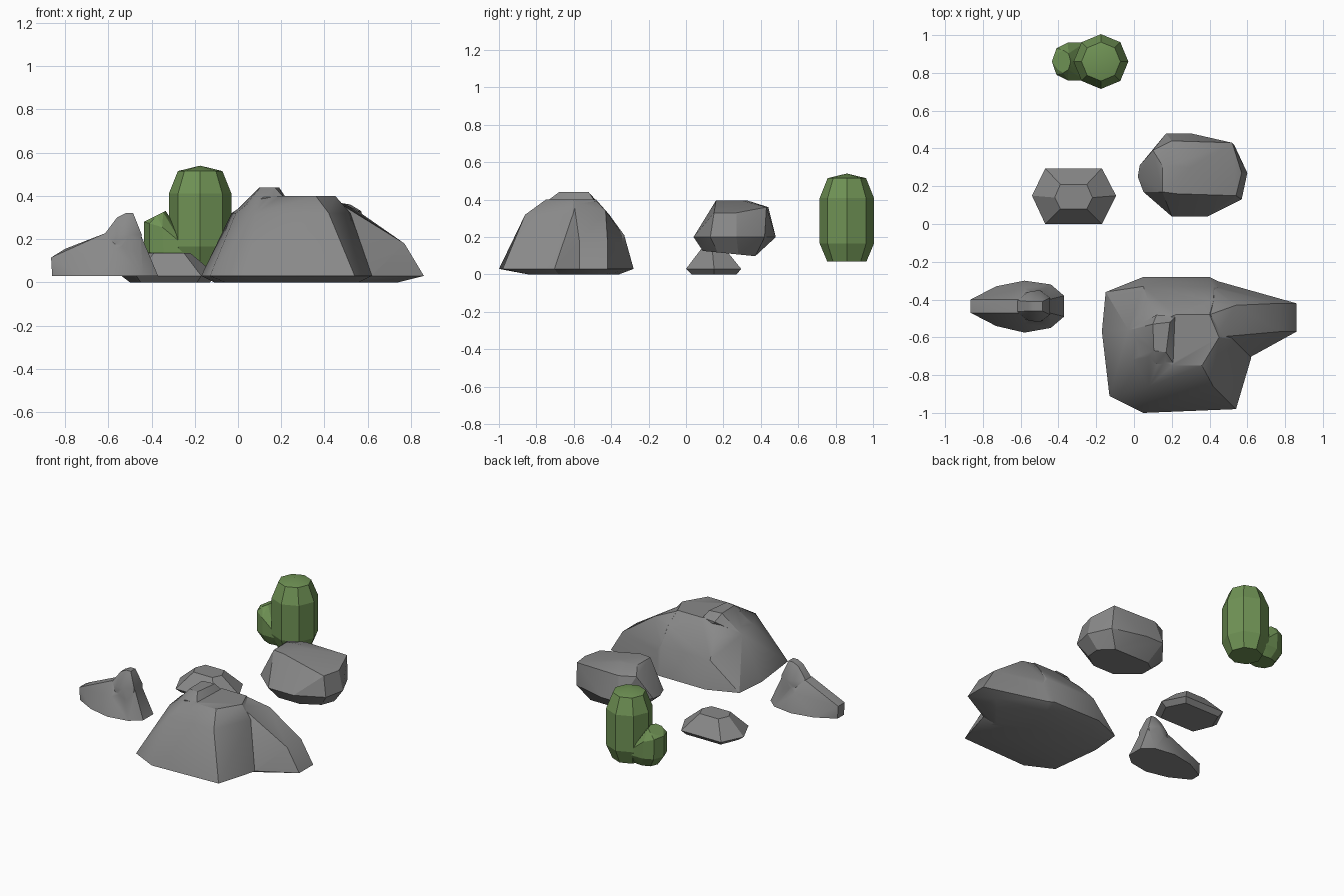
import bpy, bmesh, math

if "Cube" in bpy.data.objects:
    bpy.data.objects.remove(bpy.data.objects["Cube"])


def hull(name, points):
    """Faceted convex solid wrapped around a few corner points."""
    bm = bmesh.new()
    for p in points:
        bm.verts.new(p)
    res = bmesh.ops.convex_hull(bm, input=bm.verts)
    junk = {v for v in res["geom_interior"] + res["geom_unused"]
            if isinstance(v, bmesh.types.BMVert)}
    bmesh.ops.delete(bm, geom=list(junk), context='VERTS')
    bmesh.ops.dissolve_limit(bm, angle_limit=math.radians(4), verts=bm.verts, edges=bm.edges)
    bmesh.ops.recalc_face_normals(bm, faces=bm.faces)
    me = bpy.data.meshes.new(name)
    bm.to_mesh(me)
    bm.free()
    ob = bpy.data.objects.new(name, me)
    bpy.context.collection.objects.link(ob)
    return ob


def activate(ob):
    bpy.ops.object.select_all(action='DESELECT')
    ob.select_set(True)
    bpy.context.view_layer.objects.active = ob


def merge(ob, *others):
    activate(ob)
    for o in others:
        m = ob.modifiers.new("join", 'BOOLEAN')
        m.operation, m.solver, m.object = 'UNION', 'EXACT', o
        bpy.ops.object.modifier_apply(modifier=m.name)
        bpy.data.objects.remove(o)
    return ob


def colour(name, r, g, b):
    mat = bpy.data.materials.new(name)
    mat.diffuse_color = (r, g, b, 1)
    mat.use_nodes = True
    mat.node_tree.nodes["Principled BSDF"].inputs["Base Color"].default_value = mat.diffuse_color
    return mat


stone = colour("stone", .25, .25, .25)
green = colour("cactus_green", .16, .29, .09)


def finish(ob, mat, angle):
    activate(ob)
    bpy.ops.object.shade_smooth_by_angle(angle=math.radians(angle))
    ob.data.materials.clear()
    ob.data.materials.append(mat)
    for p in ob.data.polygons:
        p.material_index = 0


def level(z, *xy):
    return [(x, y, z) for x, y in xy]


def ring(cx, cy, z, rx, ry=None, tilt=0, n=8):
    """Octagon whose height rises by tilt towards +x."""
    ry = ry or rx
    out = []
    for i in range(n):
        c, s = math.cos(i * math.tau / n), math.sin(i * math.tau / n)
        out.append((cx + rx * c, cy + ry * s, z + tilt * c))
    return out


# Large boulder: main mass, side spur, crown bump
main = hull("large_boulder",
    level(0.0, (-.10, -.42), (-.11, -.57), (-.06, -.80), (.08, -.84),
          (.48, -.84), (.56, -.71), (.40, -.36), (.07, -.36)) +
    level(.03, (-.15, -.36), (-.17, -.57), (-.13, -.91), (.05, -1), (.54, -.98),
          (.62, -.71), (.55, -.36), (.40, -.28), (.05, -.28)) +
    level(.21, (.05, -.33), (.42, -.33)) +
    level(.32, (-.03, -.56), (-.01, -.72), (.08, -.86), (.42, -.86), (.52, -.61),
          (.08, -.42), (.42, -.41)) +
    level(.40, (.09, -.54), (.09, -.70), (.20, -.75), (.36, -.75), (.45, -.60),
          (.40, -.48), (.22, -.48)))
spur = hull("spur",
    level(0.0, (.74, -.55), (.74, -.44), (.56, -.68), (.40, -.36), (.35, -.6)) +
    level(.03, (.86, -.57), (.86, -.42), (.615, -.705), (.55, -.36), (.38, -.285)) +
    level(.18, (.77, -.57), (.77, -.42)) +
    [(.52, -.61, .31), (.54, -.43, .34), (.40, -.48, .395), (.43, -.60, .39),
     (.40, -.335, .21), (.38, -.41, .32), (.30, -.48, .395)])
crown = hull("crown",
    level(.32, (-.02, -.56), (0, -.71), (.21, -.74), (.21, -.49)) +
    level(.395, (.12, -.74), (.21, -.74), (.22, -.49), (.12, -.48)) +
    level(.44, (.10, -.53), (.19, -.52), (.17, -.68), (.105, -.67)))
finish(merge(main, spur, crown), stone, 30)

# Left rock: low tail rising to a rounded peak
tail = hull("pointed_rock",
    level(.03, (-.86, -.47), (-.86, -.40), (-.73, -.33), (-.58, -.30), (-.44, -.32),
          (-.37, -.38), (-.37, -.49), (-.44, -.55), (-.58, -.575), (-.73, -.54)) +
    level(.115, (-.865, -.47), (-.865, -.40)) +
    [(-.80, -.435, .155), (-.62, -.40, .225), (-.62, -.47, .225),
     (-.58, -.53, .15), (-.58, -.34, .15), (-.45, -.40, .22), (-.45, -.47, .22)])
peak = hull("peak",
    level(.08, (-.60, -.50), (-.60, -.37), (-.46, -.37), (-.46, -.50)) +
    level(.22, (-.62, -.465), (-.62, -.405), (-.56, -.51), (-.56, -.36),
          (-.50, -.52), (-.50, -.35), (-.445, -.48), (-.445, -.39)) +
    level(.30, (-.56, -.46), (-.56, -.41)) +
    level(.32, (-.52, -.46), (-.52, -.41), (-.485, -.46), (-.485, -.41)))
finish(merge(tail, peak), stone, 35)

# Small flat rock
finish(hull("small_rock",
    level(0.0, (-.50, .15), (-.45, .27), (-.19, .27), (-.13, .15), (-.19, .03), (-.45, .03)) +
    level(.03, (-.54, .15), (-.47, .295), (-.17, .295), (-.095, .15), (-.17, 0), (-.47, 0)) +
    level(.10, (-.45, .15), (-.185, .15)) +
    level(.135, (-.39, .21), (-.25, .21), (-.22, .14), (-.25, .08), (-.39, .08), (-.42, .14))),
    stone, 32)

# Medium raised rock with a flat sloping underside
underside = [(x, y, .135 - .1 * y) for x, y in
             ((.12, .22), (.24, .09), (.40, .09), (.51, .17), (.53, .28), (.46, .37), (.20, .37), (.13, .32))]
finish(hull("medium_rock", underside +
    level(.20, (.02, .25), (.05, .17), (.20, .04), (.39, .04), (.57, .13), (.60, .27),
          (.53, .42), (.30, .48), (.17, .48), (.03, .31)) +
    level(.33, (.08, .30), (.54, .15), (.57, .27)) +
    level(.36, (.10, .39), (.20, .44), (.52, .43)) +
    level(.395, (.15, .17), (.23, .16), (.30, .30), (.15, .31), (.25, .33))), stone, 25)

# Cactus: octagonal trunk with a stubby arm
X, Y = -.175, .86
trunk = hull("cactus",
    ring(X, Y, .07, .105) + ring(X, Y, .165, .145) + ring(X, Y, .41, .145) +
    ring(X, Y, .515, .103) + [(X, Y, .54)])
arm = hull("arm",
    ring(-.32, Y, .075, .07) + ring(-.345, Y, .14, .09, .10) +
    ring(-.35, Y, .255, .085, .10, -.025) + ring(-.375, Y, .31, .04, .06, .02) +
    [(x, Y + s * w, z) for s in (-1, 1) for x, w, z in
     ((-.22, .06, .075), (-.25, .10, .14), (-.26, .10, .18), (-.26, .04, .215))])
finish(merge(trunk, arm), green, 15)
